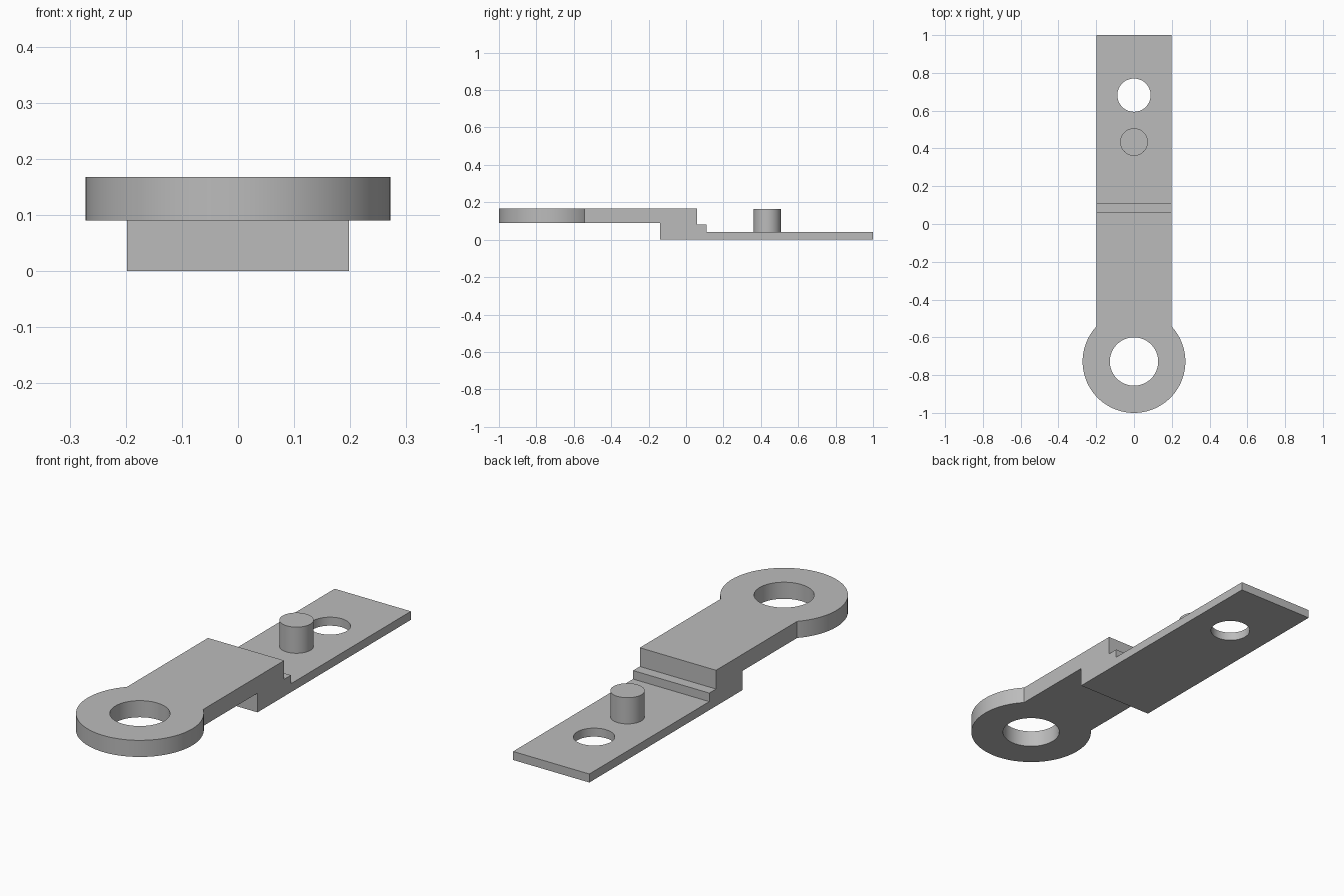
import bpy
import bmesh
import math

cube = bpy.data.objects.get("Cube")
if cube:
    bpy.data.objects.remove(cube, do_unlink=True)

grey = bpy.data.materials.new("plain grey")
grey.use_nodes = True
colour = (0.5, 0.5, 0.5, 1)
grey.diffuse_color = colour
grey.node_tree.nodes["Principled BSDF"].inputs["Base Color"].default_value = colour

HALF_WIDTH = 0.198
EYE_Y = -0.728


def make_object(name, bm):
    bmesh.ops.recalc_face_normals(bm, faces=bm.faces)
    mesh = bpy.data.meshes.new(name)
    bm.to_mesh(mesh)
    bm.free()
    mesh.materials.append(grey)
    obj = bpy.data.objects.new(name, mesh)
    bpy.context.collection.objects.link(obj)
    return obj


def cylinder(name, y, radius, bottom, top):
    bm = bmesh.new()
    bmesh.ops.create_cone(bm, cap_ends=True, segments=96, radius1=radius,
                          radius2=radius, depth=top - bottom)
    bmesh.ops.translate(bm, verts=bm.verts, vec=(0, y, (top + bottom) / 2))
    return make_object(name, bm)


def combine(target, tool, operation):
    mod = target.modifiers.new(tool.name, "BOOLEAN")
    mod.operation = operation
    mod.solver = "EXACT"
    mod.object = tool
    bpy.context.view_layer.objects.active = target
    bpy.ops.object.modifier_apply(modifier=mod.name)
    bpy.data.objects.remove(tool, do_unlink=True)


# Stepped bar: side profile (y, z) extruded across the width
profile = [(EYE_Y, 0.09), (-0.138, 0.09), (-0.138, 0), (1, 0), (1, 0.04),
           (0.11, 0.04), (0.11, 0.08), (0.06, 0.08), (0.06, 0.168), (EYE_Y, 0.168)]
bm = bmesh.new()
side = bm.faces.new([bm.verts.new((-HALF_WIDTH, y, z)) for y, z in profile])
extruded = bmesh.ops.extrude_face_region(bm, geom=[side])["geom"]
bmesh.ops.translate(bm, vec=(2 * HALF_WIDTH, 0, 0),
                    verts=[v for v in extruded if isinstance(v, bmesh.types.BMVert)])
link = make_object("stepped_link", bm)

# Round eye at the front, then the two through holes
combine(link, cylinder("eye", EYE_Y, 0.272, 0.09, 0.168), "UNION")
combine(link, cylinder("eye_hole", EYE_Y, 0.128, -0.1, 0.3), "DIFFERENCE")
combine(link, cylinder("plate_hole", 0.682, 0.088, -0.1, 0.3), "DIFFERENCE")

# Upright peg on the thin plate
peg = cylinder("peg", 0.434, 0.073, 0.03, 0.163)

# Smooth round walls, crisp edges
for obj in (link, peg):
    bpy.ops.object.select_all(action="DESELECT")
    obj.select_set(True)
    bpy.context.view_layer.objects.active = obj
    bpy.ops.object.shade_smooth_by_angle(angle=math.radians(30))
